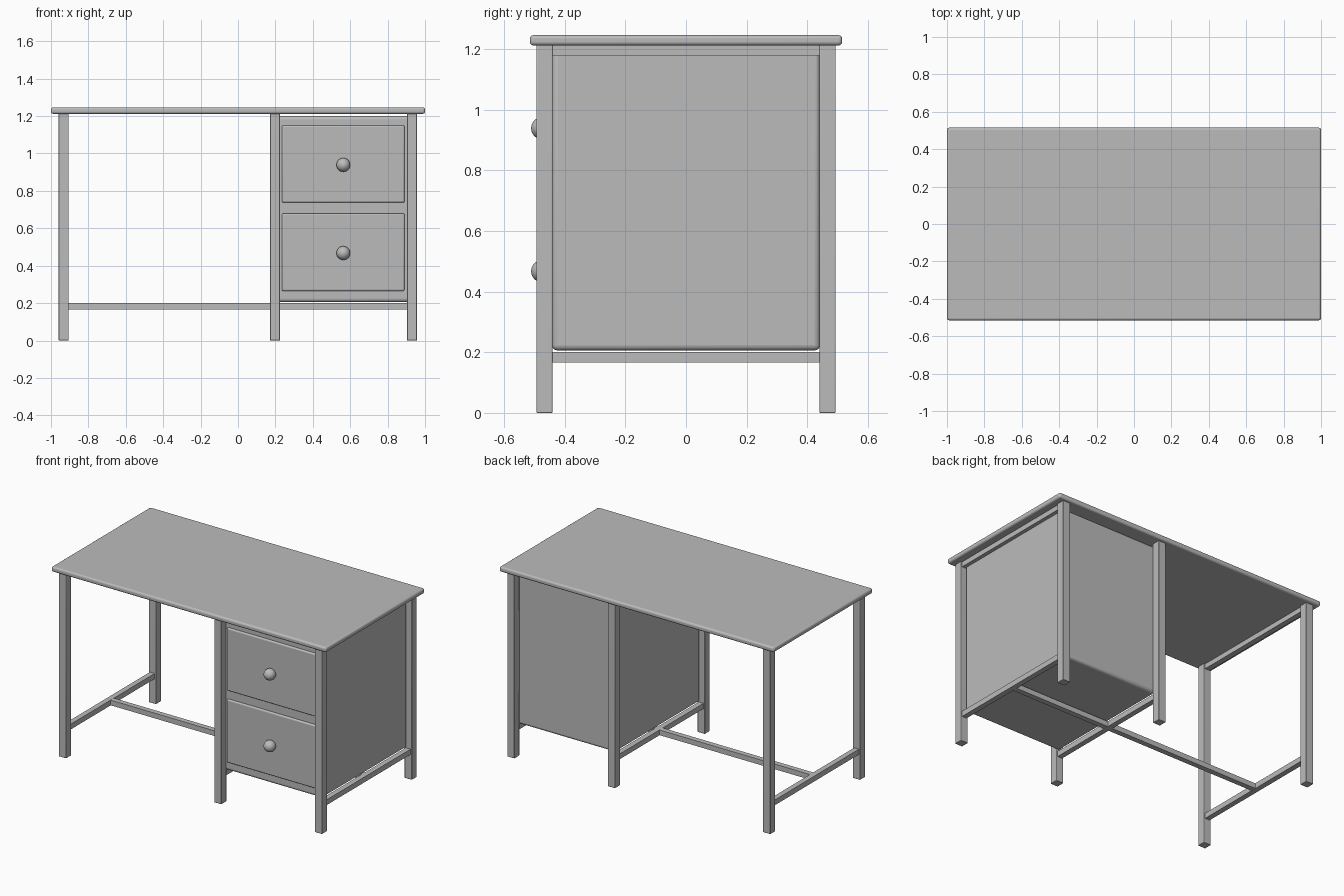
import bpy
import math

old = bpy.data.objects.get("Cube")
if old:
    bpy.data.objects.remove(old, do_unlink=True)

# One grey finish for the whole desk
grey = bpy.data.materials.new("plain_grey")
grey.use_nodes = True
colour = (0.5, 0.5, 0.5, 1)
grey.diffuse_color = colour
grey.node_tree.nodes["Principled BSDF"].inputs["Base Color"].default_value = colour


def finish(name):
    ob = bpy.context.object
    ob.name = name
    ob.data.materials.append(grey)
    bpy.ops.object.shade_smooth_by_angle(angle=math.radians(35))
    return ob


def block(name, x, y, z, bevel=0.003, segments=2):
    """Bevelled box given as (low, high) ranges along each axis."""
    spans = (x, y, z)
    bpy.ops.mesh.primitive_cube_add(size=1, location=[(a + b) / 2 for a, b in spans])
    ob = bpy.context.object
    ob.scale = [b - a for a, b in spans]
    bpy.ops.object.transform_apply(location=False, rotation=False, scale=True)
    if bevel:
        mod = ob.modifiers.new("rounded_edges", "BEVEL")
        mod.width = bevel
        mod.segments = segments
    return finish(name)


# Tabletop with a rounded rim
block("tabletop", (-1, 1), (-0.515, 0.515), (1.212, 1.246), 0.012, 4)

# Three leg frames, each with two legs, a top rail and a low rail
leg, rail = 0.0265, 0.0175
frames = {"right": -0.932, "middle": 0.198, "left": 0.93}
for side, x in frames.items():
    for end, y in (("front", -0.467), ("back", 0.467)):
        block(f"{side}_{end}_leg", (x - leg, x + leg), (y - leg, y + leg), (0, 1.214))
    for level, z in (("low", 0.183), ("top", 1.197)):
        block(f"{side}_{level}_rail", (x - rail, x + rail), (-0.445, 0.445),
              (z - rail, z + rail), 0)

# Long stretcher joining the frames
block("stretcher", (frames["right"], frames["left"]), (-rail, rail), (0.166, 0.2), 0)

# Drawer cabinet
block("cabinet", (0.205, 0.923), (-0.442, 0.442), (0.206, 1.2), 0.018, 4)

# Drawer fronts with stemmed round knobs
for level, low, high in (("lower", 0.265, 0.68), ("upper", 0.738, 1.15)):
    block(f"{level}_drawer", (0.235, 0.89), (-0.456, -0.4), (low, high), 0.008, 3)
    z = (low + high) / 2 - 0.005
    bpy.ops.mesh.primitive_cylinder_add(vertices=16, radius=0.016, depth=0.04,
                                        location=(0.563, -0.46, z),
                                        rotation=(math.pi / 2, 0, 0))
    finish(f"{level}_knob_stem")
    bpy.ops.mesh.primitive_uv_sphere_add(segments=24, ring_count=12, radius=0.037,
                                         location=(0.563, -0.474, z),
                                         rotation=(math.pi / 2, 0, 0))
    finish(f"{level}_knob")
